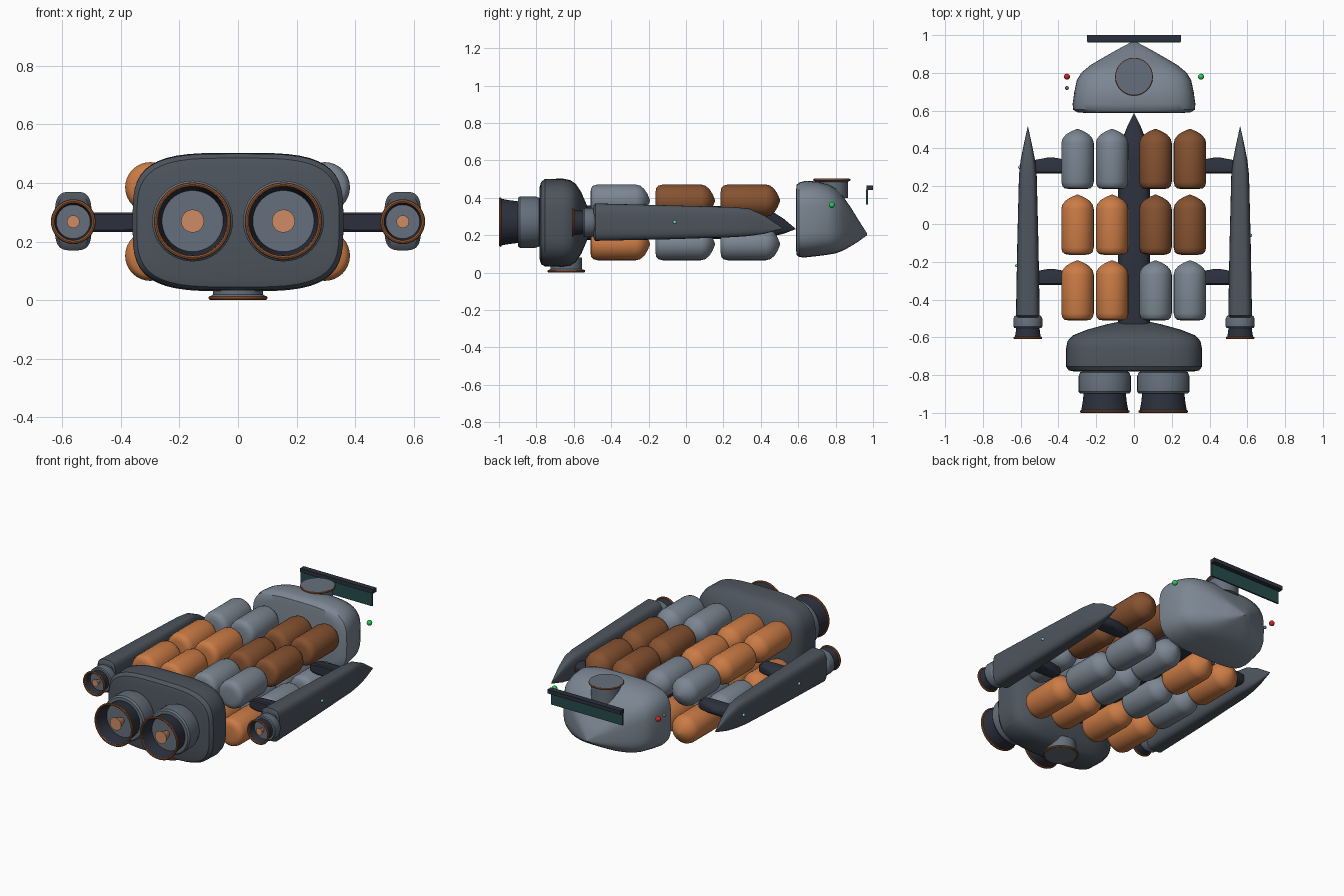
import bpy, bmesh, math
from math import cos, sin, pi

if "Cube" in bpy.data.objects:
    bpy.data.objects.remove(bpy.data.objects["Cube"])


def mat(name, rgb):
    m = bpy.data.materials.new(name)
    m.diffuse_color = (*rgb, 1)
    m.use_nodes = True
    m.node_tree.nodes["Principled BSDF"].inputs["Base Color"].default_value = m.diffuse_color
    return m


HULL = mat("hull_grey", (0.20, 0.24, 0.29))
MID = mat("mid_slate", (0.13, 0.16, 0.20))
DARK = mat("dark_slate", (0.075, 0.09, 0.11))
BLACK = mat("near_black", (0.025, 0.03, 0.045))
COPPER = mat("copper", (0.30, 0.10, 0.035))
GLOW = mat("light_copper", (0.62, 0.26, 0.13))
ORANGE = mat("orange", (0.60, 0.20, 0.06))
BROWN = mat("brown", (0.24, 0.085, 0.03))
TEAL = mat("teal_glass", (0.02, 0.07, 0.07))
RED = mat("red_light", (0.6, 0.02, 0.02))
GREEN = mat("green_light", (0.02, 0.6, 0.1))
MINT = mat("mint_light", (0.2, 0.8, 0.65))


def skin(name, rings, material, angle=35, closed=False):
    """Bridge equal-sized rings of points into a solid, or a ring when closed."""
    bm = bmesh.new()
    vs = [[bm.verts.new(p) for p in ring] for ring in rings]
    n = len(vs[0])
    pairs = list(zip(vs, vs[1:])) + ([(vs[-1], vs[0])] if closed else [])
    for a, b in pairs:
        for i in range(n):
            j = (i + 1) % n
            bm.faces.new((a[i], a[j], b[j], b[i]))
    if not closed:
        bm.faces.new(vs[0])
        bm.faces.new(vs[-1])
    bmesh.ops.recalc_face_normals(bm, faces=bm.faces)
    me = bpy.data.meshes.new(name)
    bm.to_mesh(me)
    bm.free()
    ob = bpy.data.objects.new(name, me)
    bpy.context.collection.objects.link(ob)
    return finish(ob, name, material, angle)


def finish(ob, name, material, angle=35):
    ob.name = name
    ob.data.materials.append(material)
    bpy.ops.object.select_all(action='DESELECT')
    ob.select_set(True)
    bpy.context.view_layer.objects.active = ob
    bpy.ops.object.shade_smooth_by_angle(angle=math.radians(angle))
    return ob


def hull(name, x, sections, material, power=3.6, n=48, angle=35):
    """Rounded-box loft along y; each section is (y, half width, bottom z, top z)."""
    rings = []
    for y, hx, z0, z1 in sections:
        ring = []
        for i in range(n):
            t = 2 * pi * i / n
            c, s = cos(t), sin(t)
            ring.append((x + hx * math.copysign(abs(c) ** (2 / power), c), y,
                         (z0 + z1) / 2 + (z1 - z0) / 2 * math.copysign(abs(s) ** (2 / power), s)))
        rings.append(ring)
    return skin(name, rings, material, angle)


def lathe(name, centre, profile, material, axis='y', n=40, closed=False):
    """Spin (radius, distance) pairs round an axis through centre."""
    cx, cy, cz = centre
    rings = []
    for r, d in profile:
        ang = [2 * pi * i / n for i in range(n)]
        if axis == 'y':
            rings.append([(cx + r * cos(t), cy + d, cz + r * sin(t)) for t in ang])
        else:
            rings.append([(cx + r * cos(t), cy + r * sin(t), cz + d) for t in ang])
    return skin(name, rings, material, closed=closed)


def rim(name, centre, radius, tube, axis='y'):
    prof = [(radius + tube * cos(t), tube * sin(t)) for t in [2 * pi * k / 8 for k in range(8)]]
    return lathe(name, centre, prof, COPPER, axis, closed=True)


def box(name, lo, hi, material):
    ring = lambda y: [(lo[0], y, lo[2]), (hi[0], y, lo[2]), (hi[0], y, hi[2]), (lo[0], y, hi[2])]
    return skin(name, [ring(lo[1]), ring(hi[1])], material)


def ball(name, loc, r, material):
    bpy.ops.mesh.primitive_uv_sphere_add(segments=16, ring_count=10, radius=r, location=loc)
    return finish(bpy.context.object, name, material, 60)


def engine(name, x, y, z, R, L, C):
    """Collar of depth C, hollow bell of length L, copper rim and plug; y is the bell mouth."""
    o = (x, y, z)
    lathe(name + "_collar", o, [(R * .8, L * .92), (R * 1.0, L * .93), (R * 1.06, L * 1.02),
                                (R * 1.06, L + C * .8), (R * 1.0, L + C), (R * .8, L + C + .01)], MID)
    lathe(name + "_bell", o, [(R * .84, L * 1.05), (R * .86, L * .9), (R * .90, L * .5), (R * .97, .005),
                              (R * .91, .005), (R * .84, L * .5), (R * .80, L * .8)], BLACK)
    lathe(name + "_floor", o, [(R * .82, L * .78), (R * .82, L * .85)], MID)
    rim(name + "_rim", (x, y + .007, z), R * .96, .007)
    lathe(name + "_plug", o, [(R * .30, L * .2), (R * .12, L * .8)], GLOW)


# Stern engine block
hull("engine_block", 0, [(-.782, .31, .07, .46), (-.775, .345, .045, .485), (-.755, .36, .034, .50),
                         (-.66, .36, .03, .503), (-.62, .352, .036, .495), (-.59, .325, .055, .475),
                         (-.56, .25, .10, .43), (-.53, .14, .17, .36), (-.505, .02, .25, .28)], DARK)

# Central spine with drooping point
hull("spine", 0, [(-.60, .085, .175, .36), (.36, .085, .18, .355), (.44, .066, .19, .34),
                  (.52, .034, .207, .29), (.585, .002, .232, .236)], BLACK)

# Command module
hull("command_module", 0, [(.588, .26, .125, .44), (.592, .302, .095, .47), (.605, .322, .083, .482),
                           (.635, .325, .081, .49), (.70, .316, .088, .488), (.76, .303, .096, .472),
                           (.80, .28, .103, .45), (.84, .232, .118, .408), (.88, .165, .14, .35),
                           (.92, .095, .165, .285), (.968, .005, .20, .21)], HULL)

# Docking ports above and below
lathe("top_port", (0, .78, 0), [(.085, .40), (.085, .485), (.095, .49), (.095, .502)], MID, 'z')
rim("top_port_rim", (0, .78, .496), .094, .006, 'z')
lathe("bottom_port", (0, -.64, 0), [(.093, .004), (.093, .014), (.085, .02), (.085, .08)], MID, 'z')
rim("bottom_port_rim", (0, -.64, .008), .094, .007, 'z')

# Bow visor
box("visor_bar", (-.25, .965, .443), (.25, 1.0, .467), BLACK)
box("visor_glass", (-.245, .962, .365), (.245, .972, .445), TEAL)

# Navigation lights
ball("port_light", (-.355, .78, .362), .016, RED)
ball("starboard_light", (.355, .78, .362), .016, GREEN)
ball("sensor_bead", (-.355, .72, .362), .01, MID)

# Main engines, side nacelles and struts
for s, side in ((-1, "left"), (1, "right")):
    engine("main_engine_" + side, s * .155, -1.0, .27, .13, .11, .105)
    x = s * .562
    engine("side_engine_" + side, x, -.61, .268, .072, .065, .055)
    hull("nacelle_" + side, x, [(-.495, .055, .185, .355), (-.485, .063, .17, .37), (-.10, .056, .178, .36),
                                (.26, .047, .19, .35), (.34, .038, .196, .342), (.42, .022, .208, .305),
                                (.515, .001, .234, .24)], DARK)
    for k, y in enumerate((-.28, .31)):
        hull(f"strut_{side}_{k}", s * .44, [(y - .042, .135, .24, .293), (y - .036, .14, .232, .30),
                                            (y + .01, .13, .232, .30), (y + .03, .08, .24, .29),
                                            (y + .043, .01, .26, .27)], BLACK)
    for k, (y, dx) in enumerate(((-.06, .055), (.30, .043), (-.22, .058))):
        if (k == 0) == (s > 0):
            ball(f"nacelle_light_{side}_{k}", (x + s * dx, y, .27), .009, MINT)

# Cargo pods: colour per (level, row aft to bow), left pair then right pair
COLOURS = {("upper", 0): (ORANGE, HULL), ("upper", 1): (ORANGE, BROWN), ("upper", 2): (HULL, BROWN),
           ("lower", 0): (ORANGE, ORANGE), ("lower", 1): (HULL, HULL), ("lower", 2): (ORANGE, HULL)}
POD = [(.045, -.158), (.068, -.154), (.080, -.143), (.086, -.12), (.086, .085), (.080, .108),
       (.062, .130), (.035, .147), (.004, .160)]
for (level, row), (left, right) in COLOURS.items():
    z = .385 if level == "upper" else .152
    for col, x in enumerate((-.299, -.116, .114, .296)):
        lathe(f"{level}_pod_{row}_{col}", (x, -.353 + .348 * row, z), POD, left if x < 0 else right, n=32)
